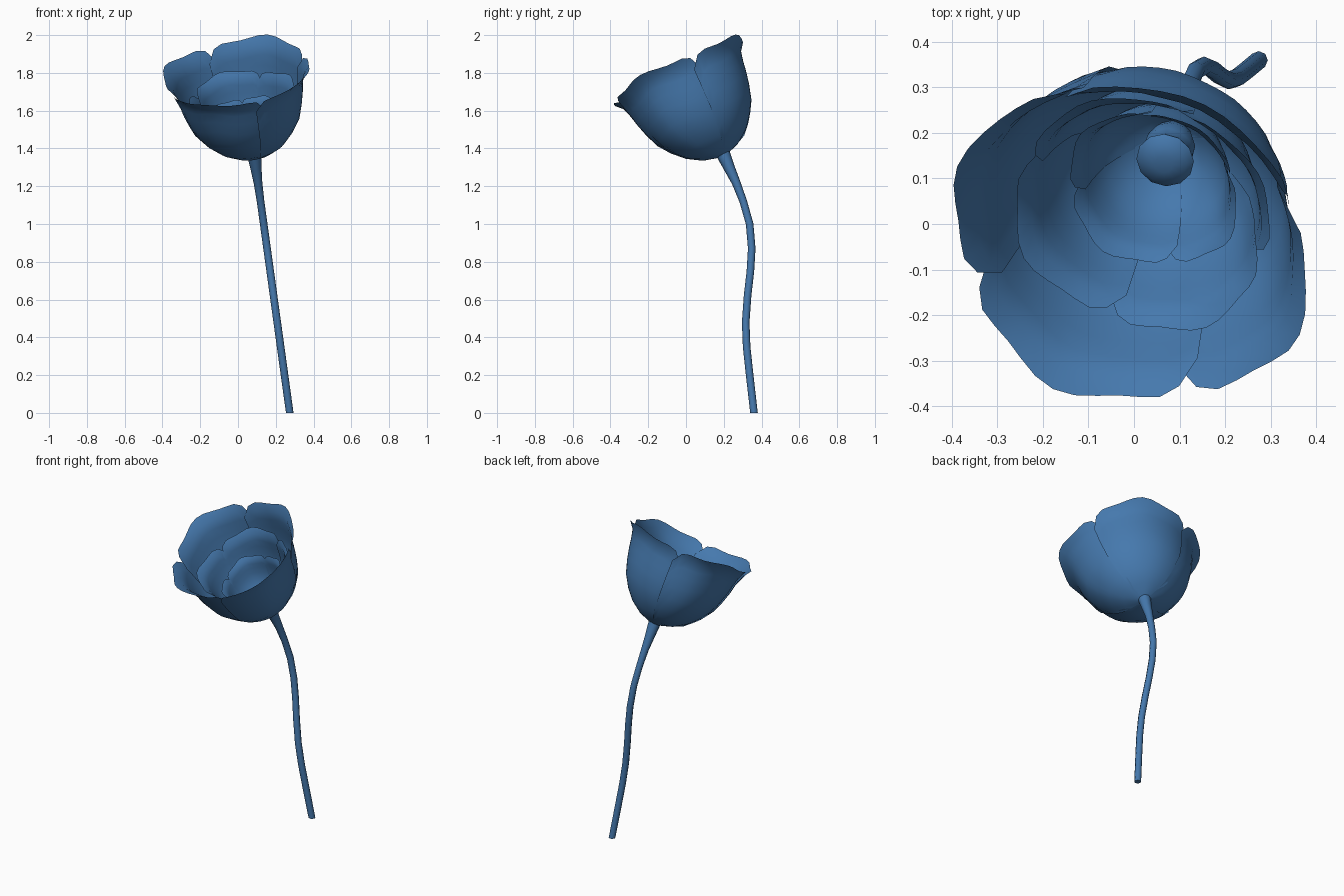
import bpy
import math
from mathutils import Vector

cube = bpy.data.objects.get("Cube")
if cube:
    bpy.data.objects.remove(cube, do_unlink=True)

blue = bpy.data.materials.new("flower blue")
blue.use_nodes = True
COLOUR = (0.06, 0.19, 0.42, 1)
blue.diffuse_color = COLOUR
blue.node_tree.nodes["Principled BSDF"].inputs["Base Color"].default_value = COLOUR

# The bloom leans forward and a little to its right
BASE = Vector((0.09, 0.2, 1.36))
AXIS = Vector((-0.16, -0.44, 0.88)).normalized()
UP = Vector((0, 0, 1))
TILT = UP.rotation_difference(AXIS)


def add_mesh(name, verts, faces, angle=60):
    mesh = bpy.data.meshes.new(name)
    mesh.from_pydata(verts, [], faces)
    mesh.materials.append(blue)
    mesh.validate()
    obj = bpy.data.objects.new(name, mesh)
    bpy.context.collection.objects.link(obj)
    bpy.ops.object.select_all(action="DESELECT")
    obj.select_set(True)
    bpy.context.view_layer.objects.active = obj
    bpy.ops.object.shade_smooth_by_angle(angle=math.radians(angle))


def grid_faces(rows, cols, closed=False):
    faces = []
    for i in range(rows - 1):
        for j in range(cols if closed else cols - 1):
            k = (j + 1) % cols
            faces.append((i * cols + j, i * cols + k,
                          (i + 1) * cols + k, (i + 1) * cols + j))
    return faces


# Petal cross-section: radius and height from the base to the curled lip
PROFILE = [(0.015, 0), (0.15, 0.045), (0.235, 0.125), (0.3, 0.22),
           (0.335, 0.33), (0.35, 0.41), (0.37, 0.48), (0.425, 0.53)]


def along_profile(t):
    s = max(0, min(t, 1)) * (len(PROFILE) - 1)
    i = min(int(s), len(PROFILE) - 2)
    return Vector(PROFILE[i]).lerp(Vector(PROFILE[i + 1]), s - i)


def petal(name, start, end, scale, lift):
    rows, cols = 10, 15
    heading = math.radians((start + end) / 2)
    half_angle = math.radians((end - start) / 2 + 4)
    verts = []
    for i in range(rows):
        v = i / (rows - 1)
        for j in range(cols):
            u = 2 * j / (cols - 1) - 1
            a = heading + u * half_angle
            # Lobed rim that falls away at both sides
            rim = 0.97 + 0.03 * math.cos(2.1 * math.pi * u) - 0.24 * u ** 6
            radius, height = along_profile(v * rim)
            # One side tucks under the neighbour; the cup is tighter at back left
            radius *= 1 - 0.015 * u
            radius *= 1 - 0.12 * max(0, math.cos(a - math.radians(50)))
            local = Vector((radius * math.cos(a), radius * math.sin(a), height))
            verts.append(BASE + TILT @ (local * scale + UP * lift))
    add_mesh(name, verts, grid_faces(rows, cols))


# Three nested rings of four petals, each set out by the seams between petals
RINGS = [("outer", 1, 0, (-76, 13, 115, 200)),
         ("middle", 0.72, 0.008, (-109, -24, 68, 158)),
         ("inner", 0.48, 0.016, (-82, 10, 98, 188))]
for ring, scale, lift, seams in RINGS:
    ends = seams[1:] + (seams[0] + 360,)
    for n, (start, end) in enumerate(zip(seams, ends)):
        petal(f"{ring}_petal_{n + 1}", start, end, scale, lift)


def tube(name, centres, radii, sides, turns):
    verts = []
    for c, r, q in zip(centres, radii, turns):
        for j in range(sides):
            a = 2 * math.pi * j / sides
            verts.append(c + q @ Vector((r * math.cos(a), r * math.sin(a), 0)))
    faces = grid_faces(len(centres), sides, True)
    last = (len(centres) - 1) * sides
    faces.append(tuple(reversed(range(sides))))
    faces.append(tuple(range(last, last + sides)))
    add_mesh(name, verts, faces, 50)


# Pistil: rounded body with a slightly flared cap
shape = [(0, 0.03), (0.03, 0.045), (0.06, 0.055), (0.09, 0.056),
         (0.115, 0.055), (0.135, 0.064), (0.15, 0.05), (0.158, 0.02)]
tube("pistil", [BASE + AXIS * h for h, r in shape], [r for h, r in shape],
     12, [TILT] * len(shape))

# Stem: gently bent, widening under the bloom
path = [(0, 0.36), (0.2, 0.337), (0.35, 0.321), (0.48, 0.316), (0.62, 0.326),
        (0.75, 0.341), (0.87, 0.348), (1, 0.337), (1.12, 0.303), (1.22, 0.265),
        (1.3, 0.228), (1.375, 0.195)]
centres = [Vector((0.274 - 0.138 * z, y, z)) for z, y in path]
radii = [0.02] * 9 + [0.023, 0.03, 0.038]
turns = [UP.rotation_difference(UP)]
for i in range(1, len(centres)):
    ahead = centres[min(i + 1, len(centres) - 1)]
    turns.append(UP.rotation_difference(ahead - centres[i - 1]))
tube("stem", centres, radii, 8, turns)
